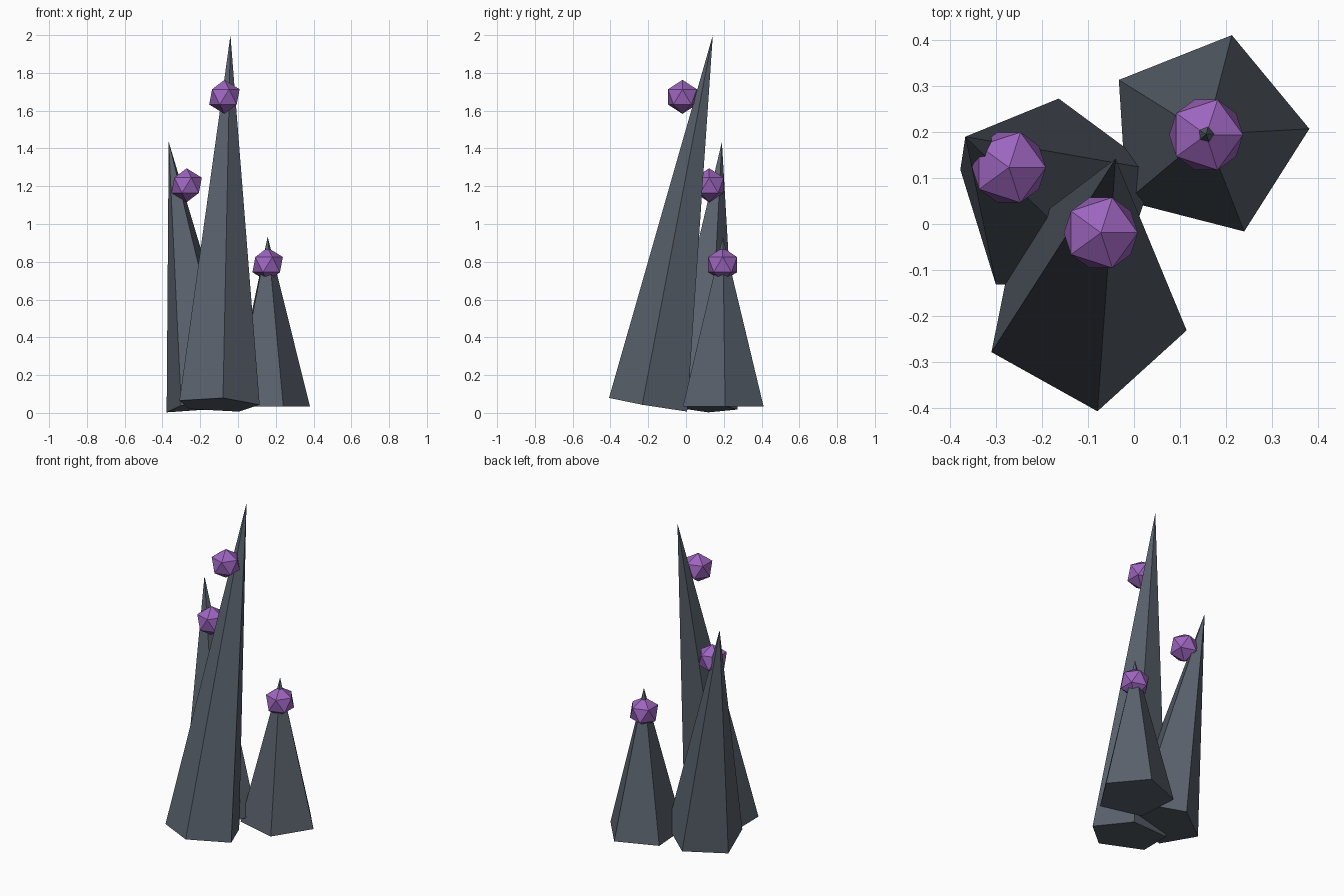
import bpy
import bmesh
import math
from mathutils import Matrix, Vector

default = bpy.data.objects.get("Cube")
if default:
    bpy.data.objects.remove(default, do_unlink=True)


def make_material(name, rgb):
    mat = bpy.data.materials.new(name)
    mat.use_nodes = True
    color = (*rgb, 1.0)
    mat.diffuse_color = color
    mat.node_tree.nodes["Principled BSDF"].inputs["Base Color"].default_value = color
    return mat


def add_object(name, bm, mat):
    mesh = bpy.data.meshes.new(name)
    bm.to_mesh(mesh)
    bm.free()
    mesh.materials.append(mat)
    obj = bpy.data.objects.new(name, mesh)
    bpy.context.collection.objects.link(obj)
    return obj


def add_spire(name, base, tip, phase, mat):
    """Five-sided pointed cone from base centre to tip, base square to its axis."""
    base, tip = Vector(base), Vector(tip)
    axis = tip - base
    height = axis.length
    bm = bmesh.new()
    ring = [bm.verts.new((RADIUS * math.cos(a), RADIUS * math.sin(a), 0))
            for a in (math.radians(phase + 72 * i) for i in range(5))]
    apex = bm.verts.new((0, 0, height))
    bm.faces.new(reversed(ring))
    for i in range(5):
        bm.faces.new((ring[i], ring[(i + 1) % 5], apex))
    tilt = Vector((0, 0, 1)).rotation_difference(axis).to_matrix().to_4x4()
    bm.transform(Matrix.Translation(base) @ tilt)
    return add_object(name, bm, mat)


def add_crystal(name, centre, mat):
    """Twenty-sided faceted gem."""
    bm = bmesh.new()
    bmesh.ops.create_icosphere(bm, subdivisions=1, radius=0.09,
                               matrix=Matrix.Translation(centre))
    return add_object(name, bm, mat)


RADIUS = 0.225
slate = make_material("dark slate", (0.10, 0.12, 0.15))
purple = make_material("crystal purple", (0.34, 0.13, 0.52))

# Rock spires: base centre, tip, turn of the base in degrees
add_spire("tall_spire", (-0.106, -0.187, 0.043), (-0.04, 0.142, 2.0), -83.4, slate)
add_spire("middle_spire", (-0.167, 0.049, 0.04), (-0.367, 0.19, 1.435), 161.6, slate)
add_spire("short_spire", (0.157, 0.193, 0.033), (0.157, 0.195, 0.933), 3.6, slate)

# Crystals near the tips
add_crystal("tall_spire_crystal", (-0.072, -0.019, 1.673), purple)
add_crystal("middle_spire_crystal", (-0.272, 0.123, 1.205), purple)
add_crystal("short_spire_crystal", (0.157, 0.194, 0.785), purple)
